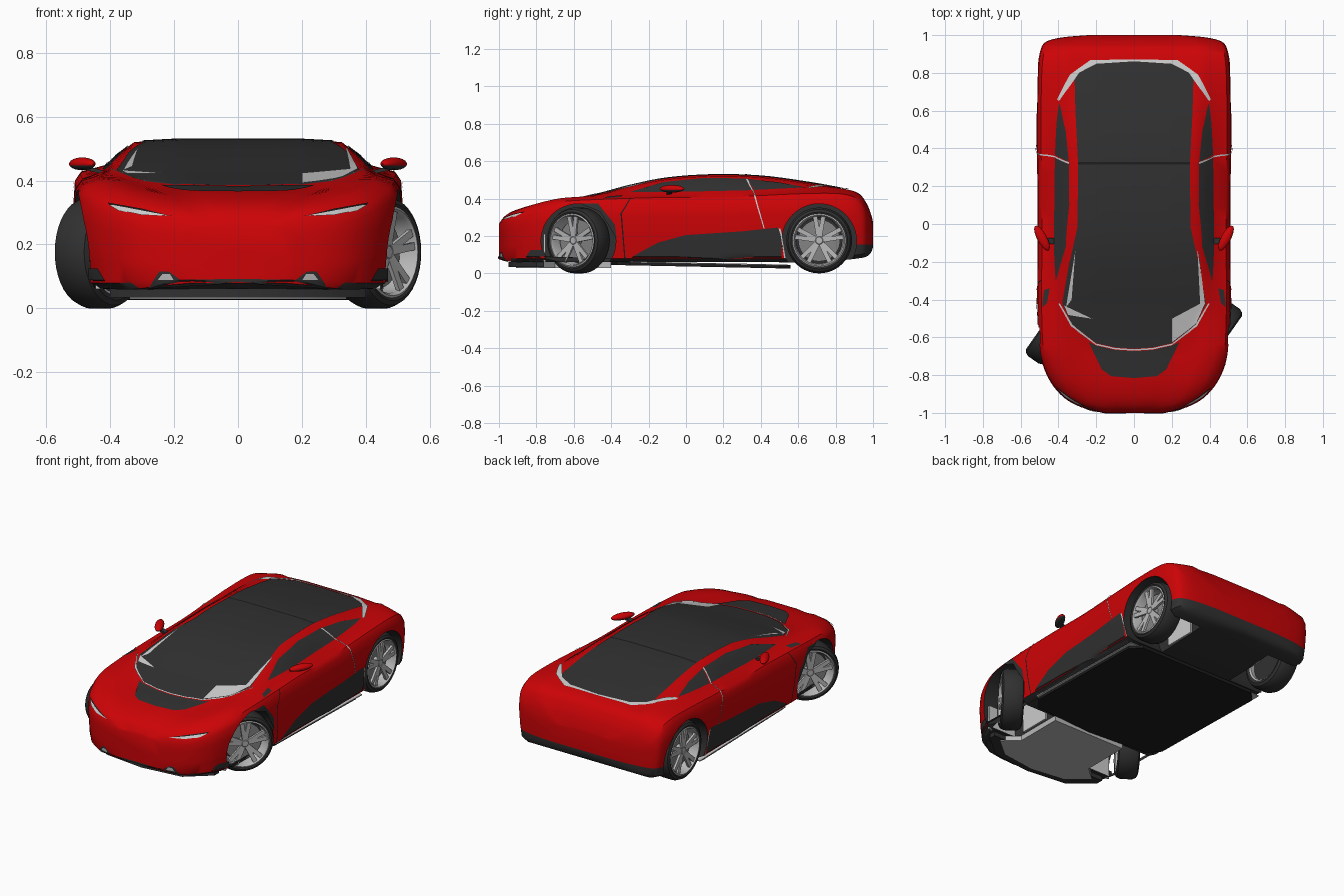
import bpy, bmesh, math
from mathutils import Vector, Matrix
from mathutils.bvhtree import BVHTree

if "Cube" in bpy.data.objects:
    bpy.data.objects.remove(bpy.data.objects["Cube"])


def material(name, r, g, b):
    m = bpy.data.materials.new(name)
    m.use_nodes = True
    m.diffuse_color = (r, g, b, 1)
    node = next(n for n in m.node_tree.nodes if n.type == 'BSDF_PRINCIPLED')
    node.inputs["Base Color"].default_value = (r, g, b, 1)
    return m


RED = material("red paint", .61, .001, .002)
DARK = material("dark grey", .03, .03, .03)
BLACK = material("black", .012, .012, .012)
PALE = material("pale grey", .6, .6, .6)
SILVER = material("silver", .48, .48, .48)
GREY = material("mid grey", .23, .23, .23)


def finish(bm, name, mats, matrix=None, angle=35):
    mesh = bpy.data.meshes.new(name)
    bm.to_mesh(mesh)
    bm.free()
    ob = bpy.data.objects.new(name, mesh)
    bpy.context.collection.objects.link(ob)
    for m in mats:
        mesh.materials.append(m)
    if matrix:
        ob.matrix_world = matrix
    smooth(ob, angle)
    return ob


def smooth(ob, angle=35):
    bpy.ops.object.select_all(action='DESELECT')
    ob.select_set(True)
    bpy.context.view_layer.objects.active = ob
    bpy.ops.object.shade_smooth_by_angle(angle=math.radians(angle))


def box(bm, size, matrix):
    return bmesh.ops.create_cube(bm, size=1, matrix=matrix @ Matrix.Diagonal((*size, 1)))["verts"]


# Body stations: y, half width, bottom z, shoulder z, belt x, belt z, roof x, roof z
STATIONS = [
    (-1, .16, .08, .24, .13, .255, .08, .265),
    (-.97, .28, .07, .275, .23, .295, .14, .305),
    (-.92, .37, .06, .305, .31, .325, .18, .335),
    (-.84, .44, .06, .34, .37, .36, .21, .358),
    (-.74, .485, .06, .37, .41, .388, .24, .372),
    (-.64, .505, .06, .39, .43, .405, .26, .385),
    (-.45, .512, .06, .4, .435, .415, .35, .43),
    (-.3, .512, .06, .405, .43, .42, .345, .47),
    (-.1, .51, .06, .41, .43, .425, .335, .51),
    (.15, .51, .06, .41, .425, .43, .325, .527),
    (.4, .515, .06, .42, .42, .44, .32, .52),
    (.62, .515, .06, .43, .41, .45, .32, .492),
    (.82, .51, .07, .43, .38, .45, .31, .457),
    (.92, .495, .08, .4, .38, .42, .3, .43),
    (.965, .465, .09, .34, .36, .365, .28, .375),
    (.988, .38, .11, .29, .29, .31, .22, .32),
    (1, .24, .14, .25, .2, .265, .14, .275),
]


def spline(a, b, c, d, t):
    return b + t / 2 * (c - a + t * (2*a - 5*b + 4*c - d + t * (3*(b - c) + d - a)))


def section(y, w, b, s, g, h, r, t):
    rise, edge = s - b, t - .007
    half = [(0, b), (.88*w, b), (.96*w, b + .02), (.985*w, b + .35*rise), (w, b + .7*rise),
            (.99*w, s - .03), (.955*w, s - .004), (g, h),
            ((g + r)/2, (h + edge)/2 + .006), (r, edge), (.6*r, t), (0, t)]
    return [(x, y, z) for x, z in half + [(-x, z) for x, z in half[-2:0:-1]]]


def body_mesh(steps=4):
    bm = bmesh.new()
    rows, last = [], len(STATIONS) - 1
    for i in range(last):
        ctrl = [STATIONS[max(0, min(last, i + k))] for k in (-1, 0, 1, 2)]
        rows += [[spline(*v, k/steps) for v in zip(*ctrl)] for k in range(steps)]
    rows.append(STATIONS[-1])
    rings = [[bm.verts.new(p) for p in section(*row)] for row in rows]
    n = len(rings[0])
    for a, b in zip(rings, rings[1:]):
        for i in range(n):
            bm.faces.new((a[i], a[(i + 1) % n], b[(i + 1) % n], b[i]))
    bm.faces.new(rings[0])
    bm.faces.new(rings[-1])
    bmesh.ops.recalc_face_normals(bm, faces=bm.faces)
    return bm


# Body shell with a dark rear bumper and underside
shell = body_mesh()
SURFACE = BVHTree.FromBMesh(shell)
bmesh.ops.bisect_plane(shell, geom=shell.verts[:] + shell.edges[:] + shell.faces[:],
                       plane_co=(0, 0, .155), plane_no=(0, 0, 1))
for f in shell.faces:
    c = f.calc_center_median()
    f.material_index = int((c.y > .9 and c.z < .155) or f.normal.z < -.6)
body = finish(shell, "body_shell", [RED, DARK])

# Wheel arches
FRONT_Y, REAR_Y = -.575, .712
for y in (FRONT_Y, REAR_Y):
    for side in (-1, 1):
        bm = bmesh.new()
        bmesh.ops.create_cone(bm, cap_ends=True, segments=48, radius1=.2, radius2=.2, depth=.45,
                              matrix=Matrix.Translation((side*.475, y, .172)) @ Matrix.Rotation(math.pi/2, 4, 'Y'))
        for f in bm.faces:
            f.material_index = 1
        cutter = finish(bm, "arch_cutter", [RED, DARK])
        cutter.hide_render = True
        mod = body.modifiers.new("arch", 'BOOLEAN')
        mod.object, mod.operation, mod.solver = cutter, 'DIFFERENCE', 'EXACT'
        bpy.context.view_layer.objects.active = body
        bpy.ops.object.modifier_apply(modifier=mod.name)
        bpy.data.objects.remove(cutter)
smooth(body)


def sym(pts):
    return pts + [(-x, y) for x, y in reversed(pts) if x != 0]


def panel(name, pts, axis, mat, lift=.004, mirror=False, step=.025):
    """Thin sheet with a flat outline, laid on the body along an axis."""
    frame = {'x': ((0, 1, 0), (0, 0, 1), (1, 0, 0)), 'y': ((1, 0, 0), (0, 0, 1), (0, -1, 0)),
             'z': ((1, 0, 0), (0, 1, 0), (0, 0, 1))}[axis]
    u, v, n = map(Vector, frame)
    bm = bmesh.new()
    bm.faces.new([bm.verts.new(u*a + v*b) for a, b in pts])
    bm.normal_update()
    bmesh.ops.triangulate(bm, faces=bm.faces[:], ngon_method='EAR_CLIP')
    for d, values in zip((u, v), zip(*pts)):
        for i in range(1, int((max(values) - min(values)) / step) + 1):
            bmesh.ops.bisect_plane(bm, geom=bm.verts[:] + bm.edges[:] + bm.faces[:],
                                   plane_co=d * (min(values) + i*step), plane_no=d)
    for vert in bm.verts[:]:
        hit, normal, _, _ = SURFACE.ray_cast(vert.co + n*3, -n)
        if hit:
            vert.co = hit + normal*lift
        else:
            bm.verts.remove(vert)
    bm.normal_update()
    bmesh.ops.reverse_faces(bm, faces=[f for f in bm.faces if f.normal.dot(n) < 0])
    ob = finish(bm, name, [mat])
    if mirror:
        ob.modifiers.new("mirror", 'MIRROR')
    return ob


# Glass canopy, hood patch and their trims
panel("canopy_glass", sym([(0, -.66), (.1, -.653), (.2, -.63), (.33, -.53), (.38, -.42), (.34, -.2), (.3, -.02),
                           (.295, .3), (.31, .6), (.315, .79), (.2, .85), (0, .86)]), 'z', DARK)
panel("windscreen_trim", [(0, -.67), (.1, -.663), (.2, -.64), (.335, -.54), (.4, -.42), (.392, -.42),
                          (.327, -.532), (.2, -.632), (.1, -.655), (0, -.662)], 'z', PALE, .006, True)
panel("hood_patch", sym([(0, -.815), (.12, -.805), (.17, -.77), (.24, -.625), (.2, -.643), (.1, -.666),
                         (0, -.673)]), 'z', DARK)
panel("rear_window_trim", [(0, .86), (.2, .847), (.29, .8), (.395, .65), (.405, .66), (.34, .79),
                           (.23, .867), (0, .87)], 'z', PALE, .006, True)
panel("roof_seam", sym([(0, .315), (.295, .315), (.295, .327), (0, .327)]), 'z', BLACK, .006)
panel("left_screen_corner", [(.2, -.625), (.33, -.525), (.375, -.42), (.335, -.13), (.35, -.42), (.2, -.5)],
      'z', PALE, .007)
panel("right_screen_corner", [(-.37, -.43), (-.22, -.5), (-.35, -.48)], 'z', PALE, .007)
panel("right_screen_sliver", [(-.36, -.44), (-.31, -.14), (-.33, -.4)], 'z', PALE, .007)

# Sides
panel("front_side_window", [(-.3, .432), (-.12, .485), (.1, .508), (.32, .504), (.355, .442), (0, .434)],
      'x', DARK, mirror=True)
panel("rear_side_window", [(.328, .502), (.5, .483), (.64, .457), (.365, .443)], 'x', DARK, mirror=True)
panel("side_skirt", [(-.31, .065), (-.27, .1), (-.15, .165), (0, .205), (.3, .225), (.49, .245),
                     (.51, .2), (.51, .065)], 'x', DARK, mirror=True)
panel("door_rear_seam", [(.318, .503), (.358, .43), (.415, .24), (.421, .24), (.366, .43), (.328, .503)],
      'x', PALE, .006, True)
panel("skirt_end_trim", [(.495, .24), (.505, .24), (.515, .2), (.535, .08), (.525, .08), (.507, .2)],
      'x', PALE, .006, True)
panel("door_front_seam", [(-.3, .4), (-.35, .32), (-.33, .08), (-.324, .08), (-.343, .32), (-.294, .4)],
      'x', BLACK, .003, True)
panel("arch_gap", [(-.56, .37), (-.47, .372), (-.38, .26), (-.37, .18), (-.41, .25), (-.46, .33)],
      'x', DARK, mirror=True)
panel("fender_vent", [(.445, -.34), (.475, -.35), (.485, -.44), (.46, -.42)], 'z', DARK, mirror=True)

# Nose
panel("headlight", [(.21, .288), (.3, .29), (.37, .304), (.4, .322), (.3, .304)], 'y', PALE, .005, True)
panel("headlight_brow", [(.2, .286), (.3, .304), (.4, .322), (.405, .328), (.3, .31)], 'y', BLACK, .004, True)
panel("bumper_corner", [(.4, .065), (.465, .065), (.465, .125), (.435, .125)], 'y', DARK, mirror=True)
panel("lower_grille", sym([(0, .083), (.28, .065), (.245, .115), (.215, .115), (.18, .09), (0, .092)]), 'y', DARK)
panel("grille_insert", [(.2, .09), (.25, .09), (.235, .108), (.212, .108)], 'y', SILVER, .006, True)

# Splitter, front tray and sloping floor
for name, outline, top, thick, slope, mat in (
        ("front_splitter", [(0, -.95), (.26, -.92), (.4, -.8), (.4, -.76), (0, -.76)], .062, .028, 0, DARK),
        ("front_tray", [(0, -.91), (.22, -.88), (.34, -.78), (.25, -.7), (.25, -.4), (0, -.4)], .06, .03, 0, SILVER),
        ("floor_plate", [(0, -.4), (.4, -.37), (.46, -.3), (.46, .5), (.4, .56), (0, .56)], .065, .02, .02, BLACK),
        ("sill_strip", [(0, -.3), (.475, -.3), (.475, .54), (0, .54)], .066, .006, .02, PALE)):
    bm = bmesh.new()
    face = bm.faces.new([bm.verts.new((x, y, top - slope*(y + .4))) for x, y in sym(outline)])
    down = bmesh.ops.extrude_face_region(bm, geom=[face])["geom"]
    bmesh.ops.translate(bm, vec=(0, 0, -thick), verts=[e for e in down if isinstance(e, bmesh.types.BMVert)])
    bmesh.ops.recalc_face_normals(bm, faces=bm.faces)
    finish(bm, name, [mat])


# Wheels, built facing +x
def lathe(name, profile, mat, matrix, segments=40):
    bm = bmesh.new()
    verts = [bm.verts.new((x, 0, r)) for r, x in profile]
    edges = [bm.edges.new(p) for p in zip(verts, verts[1:])]
    bmesh.ops.spin(bm, geom=verts + edges, cent=(0, 0, 0), axis=(1, 0, 0), angle=math.tau, steps=segments)
    bmesh.ops.remove_doubles(bm, verts=bm.verts, dist=.0001)
    bmesh.ops.recalc_face_normals(bm, faces=bm.faces)
    return finish(bm, name, [mat], matrix)


def wheel(name, side, y, steer):
    place = Matrix.Translation((side*.432, y, .176)) @ Matrix.Rotation(
        steer + (math.pi if side < 0 else 0), 4, 'Z')
    lathe(name + "_tyre", [(.138, .058), (.152, .064), (.166, .056), (.176, .034), (.176, -.034),
                           (.166, -.056), (.15, -.064), (.132, -.058), (.138, .058)], DARK, place)
    lathe(name + "_rim", [(.144, .06), (.136, .064), (.128, .05), (.124, -.055), (.133, -.06)], SILVER, place)
    lathe(name + "_brake_disc", [(0, .012), (.112, .012), (.112, 0), (0, 0)], GREY, place)
    lathe(name + "_backing", [(0, -.03), (.124, -.03)], DARK, place)
    lathe(name + "_hub", [(0, .05), (.018, .05), (.03, .04), (.03, .01)], SILVER, place)
    bm = bmesh.new()
    for i in range(5):
        for lean in (-.17, .17):
            turn = Matrix.Rotation(i * math.tau/5 + lean, 4, 'X')
            verts = box(bm, (.014, .024, .108), turn @ Matrix.Translation((.043, 0, .075)))
            for v in verts:
                if v.co.length > .1:
                    v.co.x += .008
    finish(bm, name + "_spokes", [SILVER], place)


STEER = -math.radians(35)
for label, side in (("left", 1), ("right", -1)):
    wheel("front_%s_wheel" % label, side, FRONT_Y, STEER)
    wheel("rear_%s_wheel" % label, side, REAR_Y, 0)

    # Pale liners: front edge of the front arch, inner wall of both arches
    bm = bmesh.new()
    box(bm, (.19, .012, .15), Matrix.Translation((side*.35, FRONT_Y - .181, .135)))
    for y in (FRONT_Y, REAR_Y):
        box(bm, (.012, .2, .18), Matrix.Translation((side*.255, y, .16)))
    finish(bm, label + "_arch_liners", [PALE])

    # Door mirrors: red cap, dark underside and arm
    bm = bmesh.new()
    place = Matrix.Translation((side*.487, -.075, .452)) @ Matrix.Rotation(-side*math.radians(28), 4, 'Z')
    bmesh.ops.create_uvsphere(bm, u_segments=20, v_segments=12, radius=1,
                              matrix=Matrix.Diagonal((.026, .074, .02, 1)))
    for f in bm.faces:
        f.material_index = int(f.calc_center_median().z < -.003)
    finish(bm, label + "_mirror", [RED, DARK], place)
    bm = bmesh.new()
    box(bm, (.07, .03, .012), Matrix.Translation((side*.455, -.09, .434)) @ Matrix.Rotation(-side*.25, 4, 'Y'))
    finish(bm, label + "_mirror_arm", [DARK])
